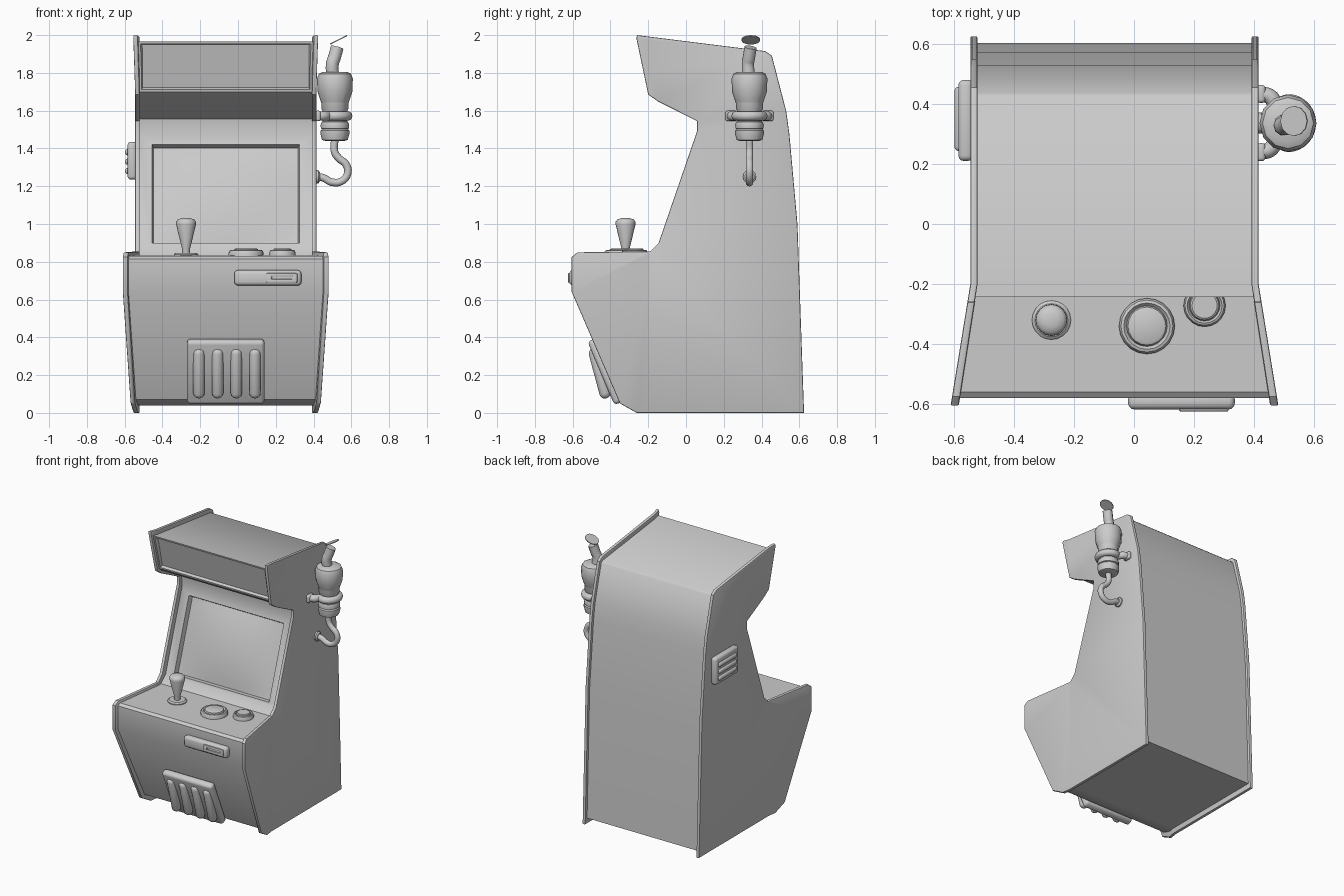
import bpy, bmesh, math
from mathutils import Matrix, Vector

if "Cube" in bpy.data.objects:
    bpy.data.objects.remove(bpy.data.objects["Cube"])

CX = -0.065          # cabinet centre line
BEND = -0.2          # in front of this y the cabinet flares outward


def finish(bm, name, angle=35):
    bmesh.ops.recalc_face_normals(bm, faces=bm.faces)
    me = bpy.data.meshes.new(name)
    bm.to_mesh(me)
    bm.free()
    ob = bpy.data.objects.new(name, me)
    bpy.context.collection.objects.link(ob)
    smooth(ob, angle)
    return ob


def smooth(ob, angle=35):
    bpy.ops.object.select_all(action='DESELECT')
    ob.select_set(True)
    bpy.context.view_layer.objects.active = ob
    bpy.ops.object.shade_smooth_by_angle(angle=math.radians(angle))


def slab(profile, x0, x1):
    """Extrude a (y, z) profile from x0 to x1; returns bmesh, rim faces, caps."""
    bm = bmesh.new()
    a = [bm.verts.new((x0, y, z)) for y, z in profile]
    b = [bm.verts.new((x1, y, z)) for y, z in profile]
    n = len(profile)
    rim = [bm.faces.new((a[i], a[(i + 1) % n], b[(i + 1) % n], b[i])) for i in range(n)]
    caps = [bm.faces.new(a), bm.faces.new(b)]
    bmesh.ops.recalc_face_normals(bm, faces=bm.faces)
    return bm, rim, caps


def flare(bm):
    bmesh.ops.triangulate(bm, faces=[f for f in bm.faces if len(f.verts) > 4])
    bmesh.ops.bisect_plane(bm, geom=bm.verts[:] + bm.edges[:] + bm.faces[:],
                           plane_co=(0, BEND, 0), plane_no=(0, 1, 0))
    for v in bm.verts:
        k = max(0, (BEND - v.co.y) / 0.4) * 0.065 / 0.48
        v.co.x = CX + (v.co.x - CX) * (1 + k)


def box(name, loc, size, bevel, tilt=0, axis='X', segs=3):
    bm = bmesh.new()
    bmesh.ops.create_cube(bm, size=1)
    bmesh.ops.scale(bm, vec=size, verts=bm.verts)
    bmesh.ops.bevel(bm, geom=bm.edges[:], offset=bevel, segments=segs,
                    profile=0.5, affect='EDGES', clamp_overlap=True)
    bm.transform(Matrix.Translation(loc) @ Matrix.Rotation(math.radians(tilt), 4, axis))
    return finish(bm, name)


def lathe(name, profile, loc, segs=20, rot=None, angle=35):
    """Spin an (r, z) profile around z, then rotate and place it."""
    bm = bmesh.new()
    vs = [bm.verts.new((r, 0, z)) for r, z in profile]
    es = [bm.edges.new(p) for p in zip(vs, vs[1:])]
    bmesh.ops.spin(bm, geom=vs + es, cent=(0, 0, 0), axis=(0, 0, 1),
                   angle=math.tau, steps=segs)
    bmesh.ops.remove_doubles(bm, verts=bm.verts, dist=1e-4)
    bm.transform(Matrix.Translation(loc) @ (rot or Matrix.Identity(4)))
    return finish(bm, name, angle)


def tube(name, points, radius):
    cu = bpy.data.curves.new(name, 'CURVE')
    cu.dimensions = '3D'
    cu.bevel_depth, cu.bevel_resolution, cu.resolution_u = radius, 3, 5
    cu.use_fill_caps = True
    sp = cu.splines.new('BEZIER')
    sp.bezier_points.add(len(points) - 1)
    for bp, p in zip(sp.bezier_points, points):
        bp.co = p
        bp.handle_left_type = bp.handle_right_type = 'AUTO'
    ob = bpy.data.objects.new(name, cu)
    bpy.context.collection.objects.link(ob)
    bpy.ops.object.select_all(action='DESELECT')
    ob.select_set(True)
    bpy.context.view_layer.objects.active = ob
    bpy.ops.object.convert(target='MESH')
    smooth(bpy.context.view_layer.objects.active, 50)


# Side panels with softened edges
SIDE = [(-0.26, 2.0), (0.42, 1.915), (0.455, 1.89), (0.53, 1.6), (0.547, 1.48), (0.59, 1.0),
        (0.625, 0), (-0.26, 0), (-0.35, 0.05), (-0.605, 0.64), (-0.605, 0.825), (-0.575, 0.85),
        (-0.19, 0.855), (-0.145, 0.9), (0.058, 1.49), (0.058, 1.545), (-0.15, 1.65),
        (-0.2, 1.685), (-0.262, 1.98)]
for name, sx in (("left_side_panel", -1), ("right_side_panel", 1)):
    bm, rim, caps = slab(SIDE, CX + sx * 0.48, CX + sx * 0.456)
    bmesh.ops.bevel(bm, geom=[e for f in caps for e in f.edges], offset=0.006,
                    segments=2, profile=0.5, affect='EDGES')
    flare(bm)
    finish(bm, name)

# Cabinet body, slightly inside the side panel outline
B0, B1 = Vector((0, -0.105, 0.885)), Vector((0, 0.09, 1.47))      # screen bezel ends
BODY = [(-0.243, 1.965), (0.42, 1.885), (0.437, 1.87), (0.51, 1.6), (0.527, 1.48), (0.572, 1.0),
        (0.603, 0.04), (-0.25, 0.04), (-0.325, 0.07), (-0.58, 0.64), (-0.58, 0.815),
        (-0.56, 0.83), (-0.16, 0.835), (B0.y, B0.z), (B1.y, B1.z), (0.08, 1.555), (-0.15, 1.672),
        (-0.183, 1.7)]
bm, rim, caps = slab(BODY, CX - 0.458, CX + 0.458)
marquee, bezel = rim[17], rim[13]
bmesh.ops.inset_individual(bm, faces=[marquee], thickness=0.018)
bmesh.ops.inset_individual(bm, faces=[marquee], thickness=0.008, depth=-0.02)
bmesh.ops.inset_individual(bm, faces=[bezel], thickness=0.02)
mid = bezel.calc_center_median()
for v in bezel.verts:
    p = B0.lerp(B1, 0.915 if v.co.z > mid.z else 0.025)
    v.co = (0.325 if v.co.x > mid.x else -0.455, p.y, p.z)
bmesh.ops.inset_individual(bm, faces=[bezel], thickness=0.012, depth=-0.035)
flare(bm)
finish(bm, "cabinet_body")

# Bulging screen glass
bm = bmesh.new()
bmesh.ops.create_grid(bm, x_segments=12, y_segments=10, size=1)
out = Vector((0, -0.948, 0.316))
for v in bm.verts:
    u, w = v.co.x, v.co.y
    p = B0.lerp(B1, 0.47 + 0.435 * w) + out * (-0.036 + 0.03 * (1 - u * u) * (1 - w * w))
    v.co = (CX + 0.382 * u, p.y, p.z)
finish(bm, "screen_glass")

# Control stick and buttons
DECK = 0.833
lathe("stick_base", [(0.065, -0.01), (0.065, 0.006), (0.055, 0.014), (0, 0.014)], (-0.275, -0.32, DECK))
lathe("control_stick", [(0.02, 0), (0.022, 0.04), (0.053, 0.165), (0.052, 0.18), (0.042, 0.192),
                        (0.022, 0.198), (0, 0.199)], (-0.275, -0.32, DECK), 16, angle=50)
for name, x, y, r in (("large_button", 0.043, -0.34, 0.093), ("small_button", 0.235, -0.272, 0.07)):
    lathe(name, [(r, -0.01), (r, 0.015), (r * .93, 0.027), (r * .83, 0.03), (r * .73, 0.02),
                 (r * .68, 0.033), (r * .6, 0.037), (0, 0.037)], (x, y, DECK))

# Coin slot plate on the front
box("coin_plate", (0.158, -0.59, 0.715), (0.355, 0.055, 0.082), 0.02)
for z in (0.699, 0.731):
    box("coin_slot_rail", (0.232, -0.612, z), (0.16, 0.026, 0.02), 0.006, segs=2)
for x in (0.165, 0.3):
    box("coin_slot_end", (x, -0.612, 0.715), (0.03, 0.026, 0.05), 0.006, segs=2)

# Front grille: plate on the sloping front, bars leaning out at the bottom
box("front_grille_plate", (-0.065, -0.425, 0.22), (0.41, 0.055, 0.365), 0.02, 23)
for i in range(4):
    box("front_grille_bar", (-0.207 + i * 0.099, -0.457, 0.21), (0.06, 0.06, 0.275), 0.028, 15)

# Left side vent with horizontal bars
box("side_vent_plate", (-0.56, 0.345, 1.335), (0.05, 0.27, 0.2), 0.018)
for i in range(3):
    box("side_vent_bar", (-0.58, 0.35, 1.28 + i * 0.05), (0.036, 0.215, 0.034), 0.015)

# Exhaust canister on the right side
EX, EY = 0.513, 0.336
lathe("canister", [(0, 1.805), (0.065, 1.805), (0.085, 1.795), (0.095, 1.77), (0.092, 1.7),
                   (0.075, 1.648), (0.072, 1.64), (0.072, 1.61), (0.066, 1.6), (0.066, 1.505),
                   (0.076, 1.495), (0.076, 1.475), (0.068, 1.445), (0.05, 1.44), (0, 1.44)],
      (EX, EY, 0), 12)
lathe("canister_ring", [(0.06, 1.545), (0.07, 1.54), (0.076, 1.525), (0.074, 1.505), (0.06, 1.5)],
      (EX, EY, 0), 12)

# Clamp around the canister with two wall feet
arc = [(EX + 0.067 * math.cos(t), EY + 0.07 * math.sin(t), 1.572)
       for t in [math.radians(d) for d in range(-120, 121, 30)]]
tube("clamp", [(0.41, EY - 0.095, 1.572), (0.45, EY - 0.09, 1.572)] + arc
     + [(0.45, EY + 0.09, 1.572), (0.41, EY + 0.095, 1.572)], 0.026)
for s in (-1, 1):
    box("clamp_foot", (0.423, EY + s * 0.097, 1.572), (0.03, 0.06, 0.056), 0.012)

# Exhaust stack, flap and return pipe
tube("exhaust_stack", [(0.5, 0.332, 1.79), (0.5, 0.328, 1.85), (0.51, 0.333, 1.88),
                       (0.525, 0.342, 1.935)], 0.034)
lathe("exhaust_flap", [(0, -0.003), (0.05, -0.003), (0.05, 0.003), (0, 0.003)],
      (0.533, 0.343, 1.975), 12, Matrix.Rotation(math.radians(-27), 4, 'Y'))
tube("return_pipe", [(0.512, EY, 1.45), (0.512, EY, 1.38), (0.535, EY, 1.347), (0.572, EY, 1.315),
                     (0.58, EY, 1.265), (0.545, EY, 1.225), (0.495, EY, 1.222),
                     (0.45, EY, 1.245), (0.41, EY, 1.25)], 0.02)
lathe("pipe_flange", [(0, -0.01), (0.035, -0.01), (0.035, 0.01), (0.025, 0.018), (0, 0.018)],
      (0.415, EY, 1.25), 12, Matrix.Rotation(math.radians(90), 4, 'Y'))
